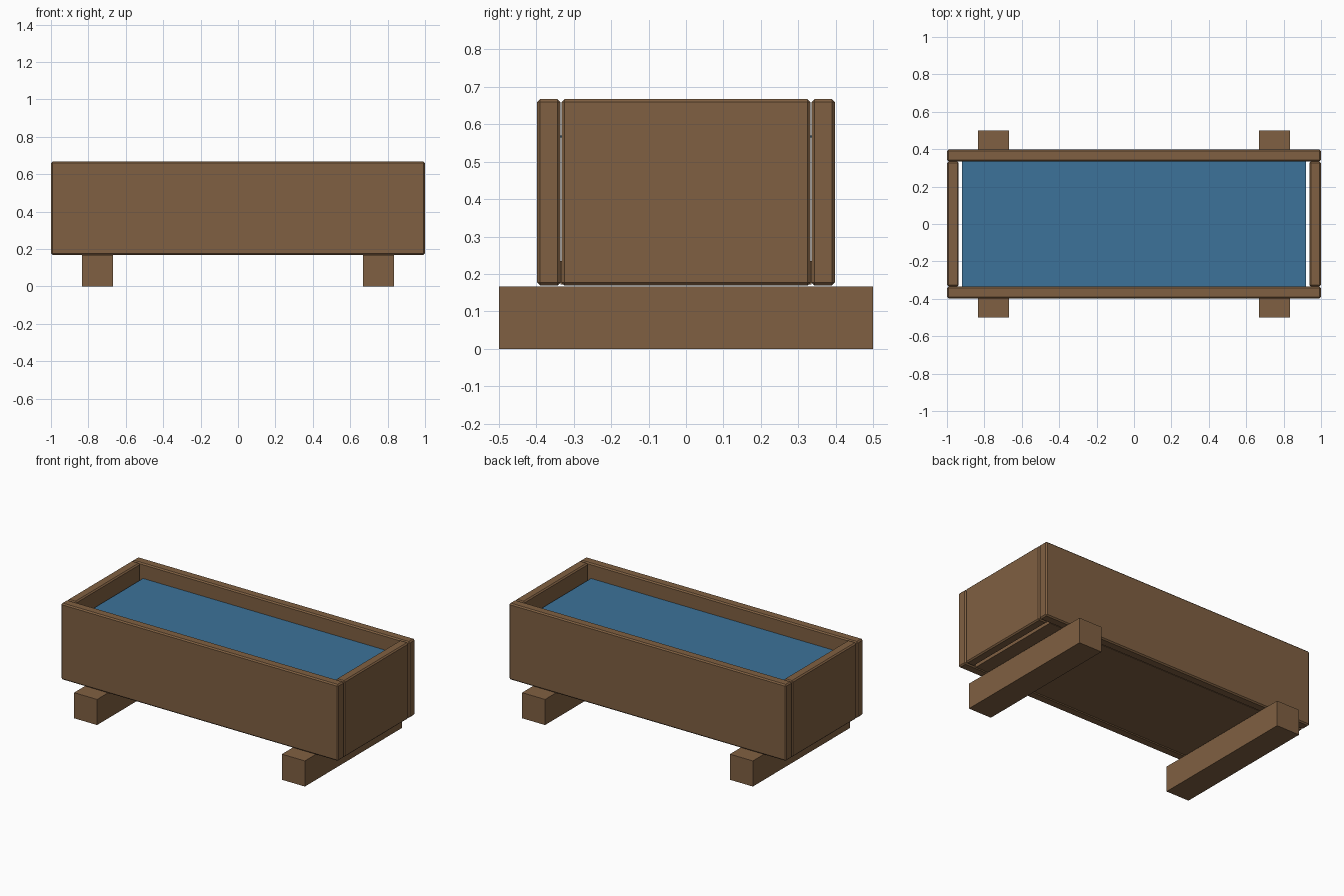
import bpy

cube = bpy.data.objects.get("Cube")
if cube:
    bpy.data.objects.remove(cube, do_unlink=True)


def material(name, rgb):
    mat = bpy.data.materials.new(name)
    mat.use_nodes = True
    mat.diffuse_color = (*rgb, 1)
    bsdf = next(n for n in mat.node_tree.nodes if n.type == "BSDF_PRINCIPLED")
    bsdf.inputs["Base Color"].default_value = (*rgb, 1)
    return mat


wood = material("brown wood", (0.216, 0.117, 0.054))
blue = material("water blue", (0.045, 0.171, 0.319))


def box(name, x, y, z, mat, bevel=0):
    """Box spanning the given (low, high) ranges, with optional chamfers."""
    spans = (x, y, z)
    bpy.ops.mesh.primitive_cube_add(size=1, location=[(a + b) / 2 for a, b in spans])
    obj = bpy.context.object
    obj.name = name
    obj.scale = [b - a for a, b in spans]
    bpy.ops.object.transform_apply(location=False, rotation=False, scale=True)
    obj.data.materials.append(mat)
    if bevel:
        mod = obj.modifiers.new("chamfer", "BEVEL")
        mod.width = bevel
        mod.segments = 1
    return obj


def span(sign, inner, outer):
    return tuple(sorted((sign * inner, sign * outer)))


CHAMFER = 0.008
WALL_Z = (0.169, 0.667)

# Long walls, front and back
for side, sign in (("front", -1), ("back", 1)):
    box(side + "_wall", (-1, 1), span(sign, 0.335, 0.398), WALL_Z, wood, CHAMFER)

# End walls and the beams they stand on
for side, sign in (("right", -1), ("left", 1)):
    box(side + "_end_wall", span(sign, 0.937, 1), (-0.333, 0.333), WALL_Z, wood, CHAMFER)
    box(side + "_foot_beam", span(sign, 0.667, 0.833), (-0.5, 0.5), (0, 0.167), wood)

# Floor board and water surface
box("floor_board", (-0.92, 0.92), (-0.335, 0.335), (0.172, 0.235), wood)
box("water", (-0.92, 0.92), (-0.335, 0.335), (0.565, 0.57), blue)
